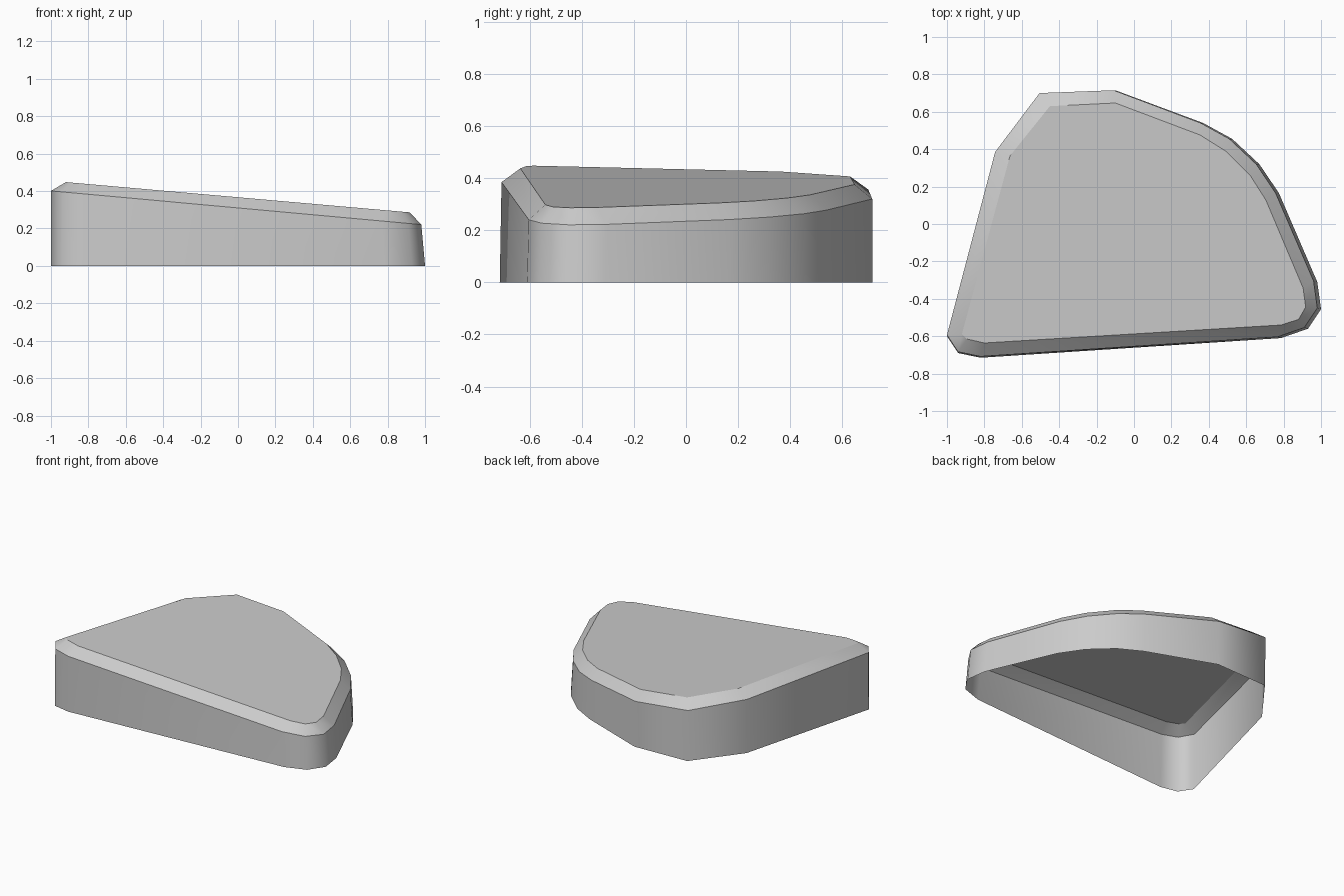
import bpy
import bmesh

cube = bpy.data.objects.get("Cube")
if cube:
    bpy.data.objects.remove(cube, do_unlink=True)

# One plain grey for the whole shell
grey = bpy.data.materials.new("plain_grey")
grey.use_nodes = True
colour = (0.6, 0.6, 0.6, 1)
grey.diffuse_color = colour
grey.node_tree.nodes["Principled BSDF"].inputs["Base Color"].default_value = colour

# Footprint and smaller top outline, listed in matching order
footprint = [(-.5, .7), (-.1, .715), (.37, .54), (.525, .455), (.67, .32),
             (.775, .165), (.98, -.31), (1, -.455), (.93, -.56), (.785, -.61),
             (-.82, -.715), (-.94, -.69), (-1, -.6), (-.74, .385)]
top_outline = [(-.45, .63), (-.1, .647), (.353, .476), (.49, .39), (.62, .262),
               (.705, .128), (.904, -.342), (.918, -.444), (.88, -.51), (.786, -.54),
               (-.8, -.636), (-.893, -.615), (-.92, -.588), (-.663, .364)]


def ring(bm, outline, height):
    return [bm.verts.new((x, y, height(x))) for x, y in outline]


def band(bm, lower, upper):
    for i in range(len(lower)):
        j = (i + 1) % len(lower)
        bm.faces.new((lower[i], upper[i], upper[j], lower[j])).smooth = True


# Open-bottomed shell: drafted wall, sloping chamfer and flat sloping top
bm = bmesh.new()
shoulder_outline = [(.99 * x - .01, y + .004 * (1 - y)) if y < 0 else (.99 * x - .01, y)
                    for x, y in footprint]
base = ring(bm, footprint, lambda x: 0)
shoulder = ring(bm, shoulder_outline, lambda x: .31 - .091 * x)
rim = ring(bm, top_outline, lambda x: .367 - .088 * x)
band(bm, base, shoulder)
band(bm, shoulder, rim)
bm.faces.new(rim)
bmesh.ops.recalc_face_normals(bm, faces=bm.faces)
top = max(bm.faces, key=lambda f: f.calc_area())
if top.normal.z < 0:
    bmesh.ops.reverse_faces(bm, faces=bm.faces)

# Crisp creases along the shoulder and the top rim
for loop in (shoulder, rim):
    for i, vert in enumerate(loop):
        bm.edges.get((vert, loop[i - 1])).smooth = False

mesh = bpy.data.meshes.new("wedge_shell")
bm.to_mesh(mesh)
bm.free()
mesh.materials.append(grey)
shell = bpy.data.objects.new("wedge_shell", mesh)
bpy.context.collection.objects.link(shell)
